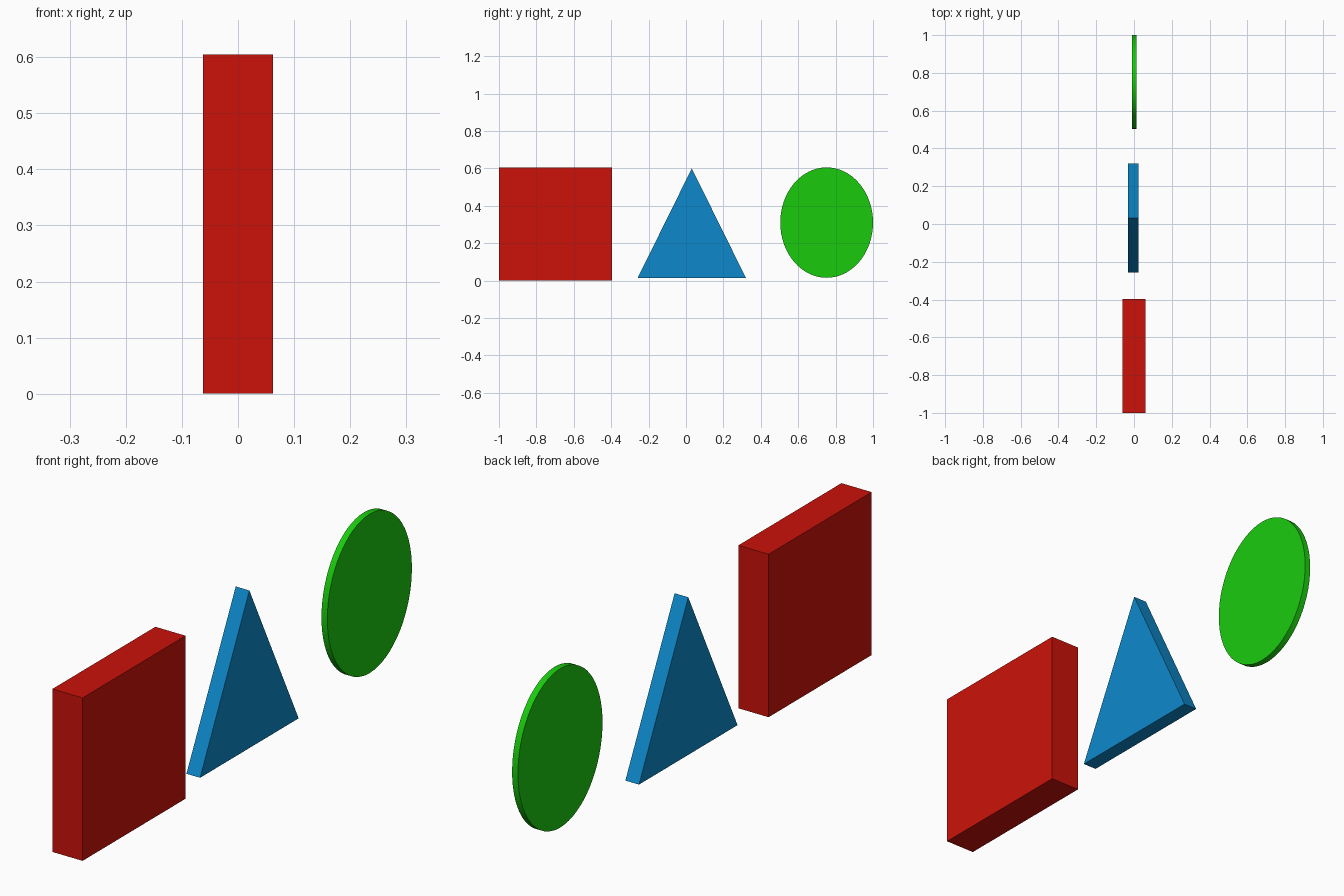
import bpy, bmesh, math

if "Cube" in bpy.data.objects:
    bpy.data.objects.remove(bpy.data.objects["Cube"])


def slab(name, profile, x0, x1, color, smooth=False):
    """Extrude a (y, z) outline along x from x0 to x1."""
    bm = bmesh.new()
    face = bm.faces.new([bm.verts.new((x0, y, z)) for y, z in profile])
    side = bmesh.ops.extrude_face_region(bm, geom=[face])["geom"]
    moved = [v for v in side if isinstance(v, bmesh.types.BMVert)]
    bmesh.ops.translate(bm, verts=moved, vec=(x1 - x0, 0, 0))
    bmesh.ops.recalc_face_normals(bm, faces=bm.faces)
    mesh = bpy.data.meshes.new(name)
    bm.to_mesh(mesh)
    bm.free()
    mat = bpy.data.materials.new(name + "_color")
    mat.diffuse_color = (*color, 1)
    mat.use_nodes = True
    mat.node_tree.nodes["Principled BSDF"].inputs["Base Color"].default_value = mat.diffuse_color
    mesh.materials.append(mat)
    obj = bpy.data.objects.new(name, mesh)
    bpy.context.collection.objects.link(obj)
    if smooth:
        bpy.ops.object.select_all(action='DESELECT')
        obj.select_set(True)
        bpy.context.view_layer.objects.active = obj
        bpy.ops.object.shade_smooth_by_angle(angle=math.radians(30))
    return obj


# Thick red square block
slab("square_block", [(-1, 0), (-0.396, 0), (-0.396, 0.605), (-1, 0.605)],
     -0.062, 0.062, (0.6, 0.006, 0.003))

# Blue triangular plate
slab("triangle_plate", [(-0.258, 0.015), (0.32, 0.015), (0.031, 0.6)],
     -0.031, 0.025, (0.004, 0.25, 0.6))

# Thin green oval disc
SIDES = 64
angles = [2 * math.pi * i / SIDES for i in range(SIDES)]
slab("oval_disc", [(0.752 + 0.248 * math.cos(a), 0.31 + 0.295 * math.sin(a)) for a in angles],
     -0.01, 0.014, (0.01, 0.6, 0.004), smooth=True)
